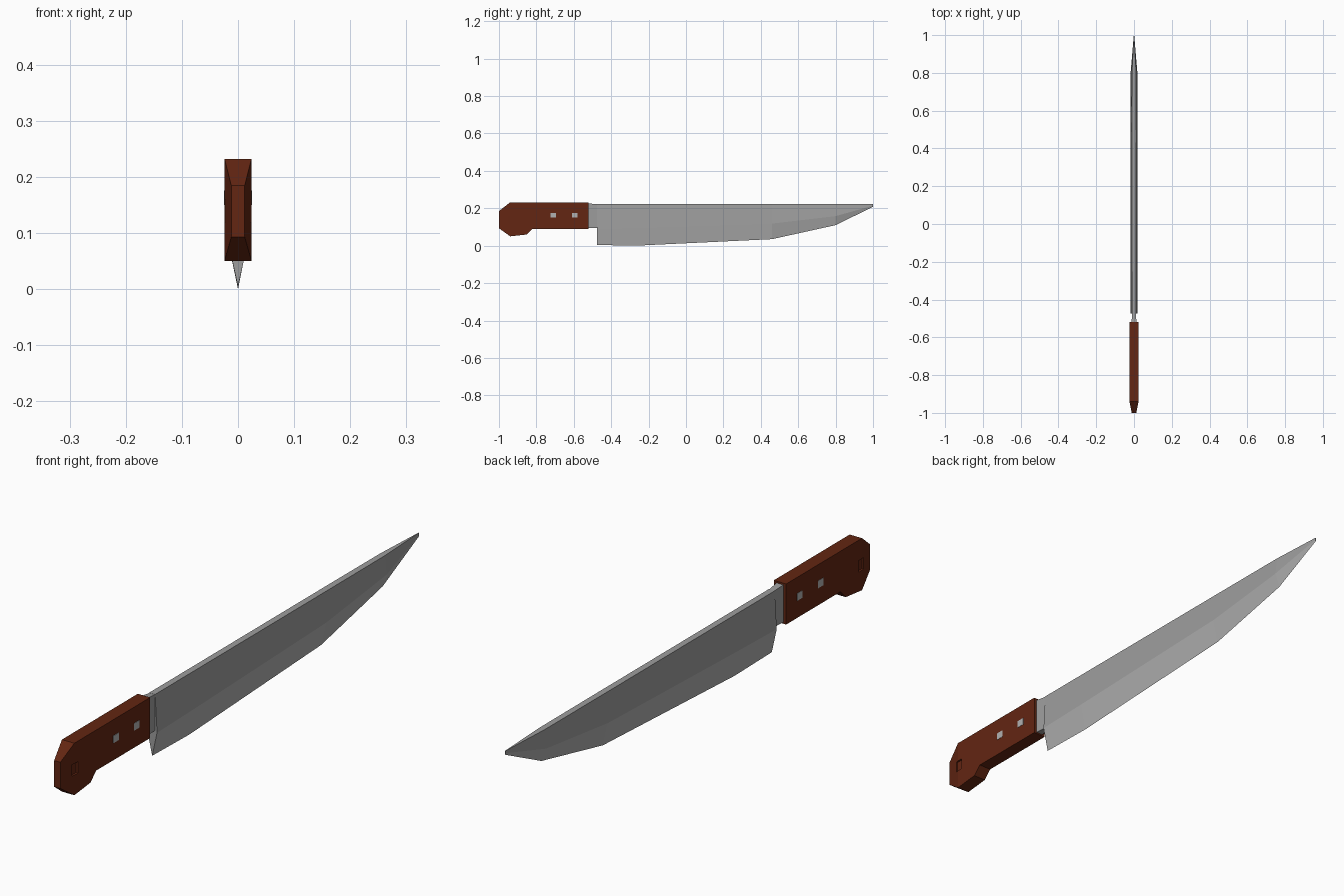
import bpy, bmesh

cube = bpy.data.objects.get("Cube")
if cube:
    bpy.data.objects.remove(cube)


def material(name, rgb):
    m = bpy.data.materials.new(name)
    m.use_nodes = True
    m.diffuse_color = (*rgb, 1)
    bsdf = m.node_tree.nodes["Principled BSDF"]
    bsdf.inputs["Base Color"].default_value = (*rgb, 1)
    bsdf.inputs["Roughness"].default_value = 0.6
    return m


steel = material("blade steel", (0.34, 0.34, 0.34))
bright = material("ground edge steel", (0.44, 0.44, 0.44))
wood = material("red brown wood", (0.125, 0.019, 0.006))


def loft(name, rings, mats, pick=lambda i: 0):
    """Skin a run of equal-sized rings; pick gives the material of each strip."""
    bm = bmesh.new()
    loops = [[bm.verts.new(p) for p in ring] for ring in rings]
    n = len(loops[0])
    for a, b in zip(loops, loops[1:]):
        for i in range(n):
            j = (i + 1) % n
            bm.faces.new((a[i], a[j], b[j], b[i])).material_index = pick(i)
    bm.faces.new(loops[0])
    bm.faces.new(loops[-1])
    bmesh.ops.recalc_face_normals(bm, faces=bm.faces)
    mesh = bpy.data.meshes.new(name)
    bm.to_mesh(mesh)
    bm.free()
    for m in mats:
        mesh.materials.append(m)
    ob = bpy.data.objects.new(name, mesh)
    bpy.context.collection.objects.link(ob)
    return ob


def slab_ring(y, low, high, w):
    return [(-w, y, low), (w, y, low), (w, y, high), (-w, y, high)]


def block(name, y, z, half_y, half_z, x0, x1, mat):
    rings = [[(x, y - half_y, z - half_z), (x, y + half_y, z - half_z),
              (x, y + half_y, z + half_z), (x, y - half_y, z + half_z)]
             for x in (x0, x1)]
    return loft(name, rings, [mat])


# Blade: position, cutting edge height, bevel height, half width
stations = [(-0.475, 0.004, 0.09, 0.019), (-0.27, 0, 0.095, 0.019),
            (0.46, 0.035, 0.118, 0.019), (0.8, 0.11, 0.158, 0.018),
            (1.0, 0.208, 0.214, 0.001)]
SPINE = 0.222
blade_rings = [[(0, y, edge), (w, y, bevel), (w * 0.6, y, SPINE),
                (-w * 0.6, y, SPINE), (-w, y, bevel)]
               for y, edge, bevel, w in stations]
loft("blade", blade_rings, [steel, bright], lambda i: int(i in (0, 4)))

# Neck between blade and handle
loft("neck", [slab_ring(-0.56, 0.095, 0.226, 0.013),
              slab_ring(-0.52, 0.095, 0.226, 0.013),
              slab_ring(-0.47, 0.095, SPINE - 0.001, 0.01)], [steel])

# Handle with a tapered butt and a hooked underside
handle = loft("handle", [slab_ring(-1.0, 0.093, 0.185, 0.012),
                         slab_ring(-0.94, 0.05, 0.232, 0.024),
                         slab_ring(-0.85, 0.06, 0.232, 0.024),
                         slab_ring(-0.82, 0.09, 0.232, 0.024),
                         slab_ring(-0.52, 0.09, 0.232, 0.024)], [wood])

# Shallow dents near the butt, and square rivets on both sides
for side, label in ((1, "left"), (-1, "right")):
    cutter = block(label + "_dent_cutter", -0.935, 0.14, 0.015, 0.02,
                   side * 0.017, side * 0.05, wood)
    cutter.hide_render = True
    cutter.hide_set(True)
    cutter.display_type = 'WIRE'
    dent = handle.modifiers.new(label + " dent", 'BOOLEAN')
    dent.operation = 'DIFFERENCE'
    dent.solver = 'EXACT'
    dent.object = cutter
    for k, y in enumerate((-0.71, -0.595)):
        block(f"{label}_rivet_{k + 1}", y, 0.163, 0.015, 0.013,
              side * 0.02, side * 0.025, bright)
